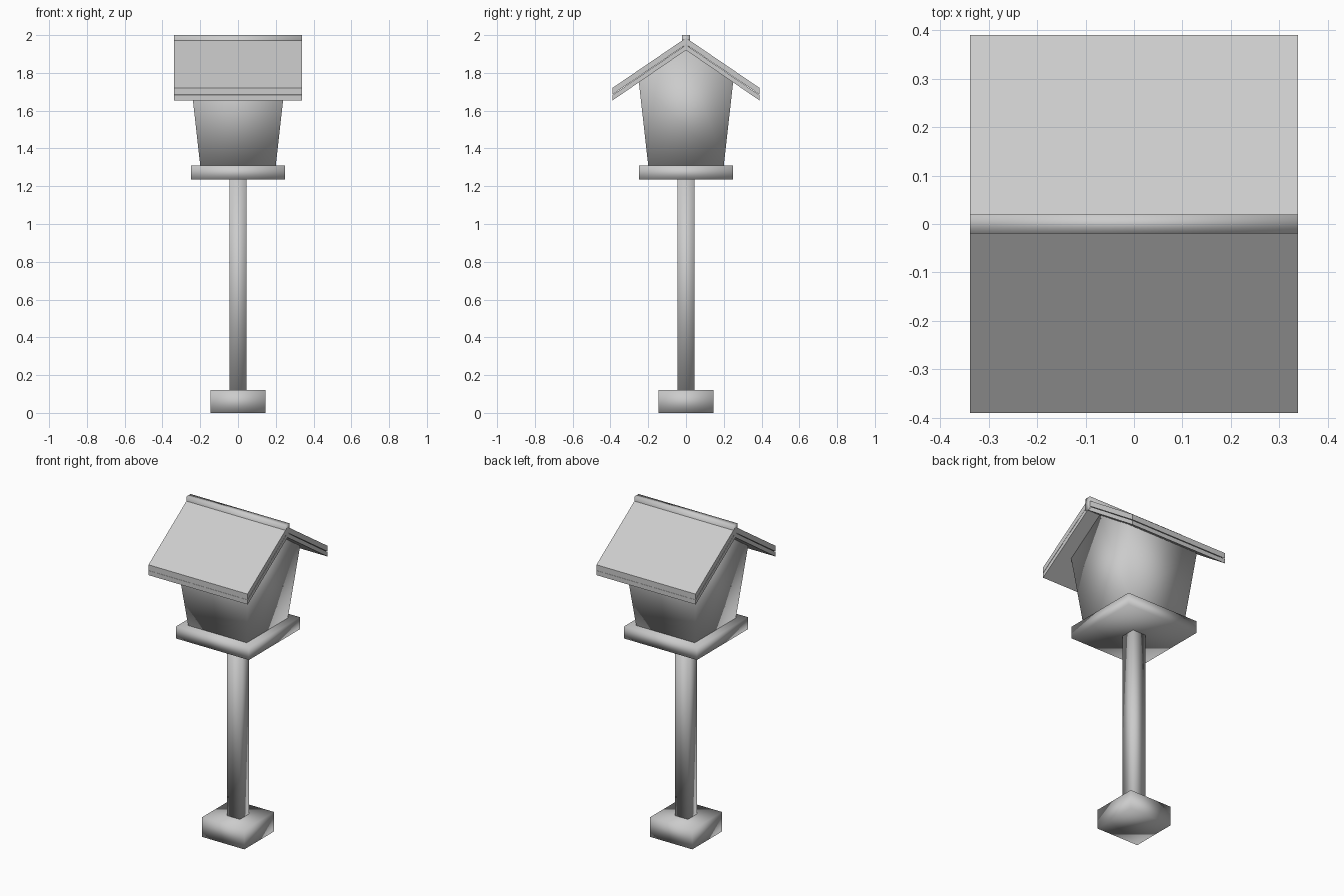
import bpy, bmesh

cube = bpy.data.objects.get("Cube")
if cube:
    bpy.data.objects.remove(cube, do_unlink=True)

GREY = (0.6, 0.6, 0.6, 1.0)
mat = bpy.data.materials.new("plain grey")
mat.use_nodes = True
mat.diffuse_color = GREY
mat.node_tree.nodes["Principled BSDF"].inputs["Base Color"].default_value = GREY


def finish(name, bm, smooth):
    bmesh.ops.recalc_face_normals(bm, faces=bm.faces)
    for f in bm.faces:
        f.smooth = smooth
    mesh = bpy.data.meshes.new(name)
    bm.to_mesh(mesh)
    bm.free()
    mesh.materials.append(mat)
    obj = bpy.data.objects.new(name, mesh)
    bpy.context.collection.objects.link(obj)
    return obj


def square_block(name, half, z0, z1, half_top=None, ridge=None):
    """Square block, optionally tapered and closed by a gable along x."""
    top = half_top or half
    bm = bmesh.new()
    rings = [[bm.verts.new((sx * h, sy * h, z))
              for sx, sy in ((-1, -1), (1, -1), (1, 1), (-1, 1))]
             for h, z in ((half, z0), (top, z1))]
    low, up = rings
    bm.faces.new(low)
    if ridge:
        left, right = [bm.verts.new((s * top, 0, ridge)) for s in (-1, 1)]
        bm.faces.new((up[0], up[1], right, left))
        bm.faces.new((up[2], up[3], left, right))
    else:
        left = right = None
        bm.faces.new(up)
    for i in range(4):
        j = (i + 1) % 4
        loop = [low[i], low[j], up[j]]
        if ridge and i in (1, 3):
            loop.append(right if i == 1 else left)
        bm.faces.new(loop + [up[i]])
    return finish(name, bm, True)


def extrude_along_x(name, outline, half_x, smooth=False):
    """Solid from a (y, z) outline, centred on x."""
    bm = bmesh.new()
    face = bm.faces.new([bm.verts.new((-half_x, y, z)) for y, z in outline])
    moved = bmesh.ops.extrude_face_region(bm, geom=[face])["geom"]
    verts = [g for g in moved if isinstance(g, bmesh.types.BMVert)]
    bmesh.ops.translate(bm, verts=verts, vec=(2 * half_x, 0, 0))
    return finish(name, bm, smooth)


# Stand and house
square_block("base_block", 0.145, 0, 0.12)
square_block("post", 0.045, 0.12, 1.235)
square_block("platform", 0.248, 1.235, 1.31)
square_block("house_body", 0.2, 1.31, 1.755, half_top=0.25, ridge=1.92)

# Roof: an upper and a lower board on each slope
SLOPE, EAVE = 0.68, 0.39
for side, label in ((-1, "front"), (1, "back")):
    for layer, low, high, reach in (("upper", 1.685, 1.72, EAVE),
                                    ("lower", 1.655, 1.683, EAVE - 0.002)):
        rise = SLOPE * EAVE
        extrude_along_x(f"{label}_roof_{layer}_board",
                        [(0, low + rise), (side * reach, low),
                         (side * reach, high), (0, high + rise)], 0.338)

# Ridge beam along the peak
extrude_along_x("ridge_beam",
                [(-0.02, 1.92), (0.02, 1.92), (0.02, 2.0), (-0.02, 2.0)],
                0.338, smooth=True)
